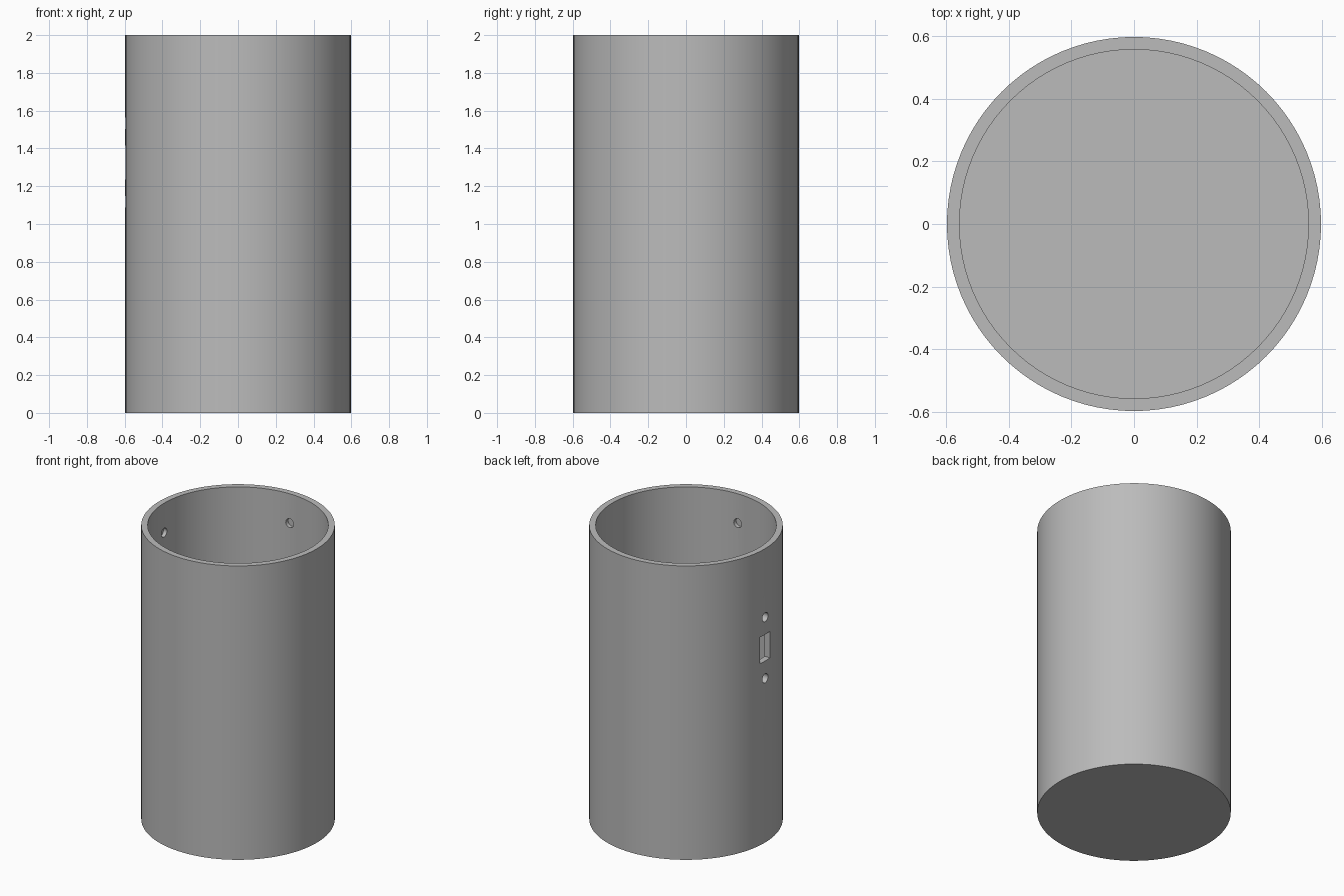
import bpy
from math import pi, radians, cos, sin

cube = bpy.data.objects.get("Cube")
if cube:
    bpy.data.objects.remove(cube, do_unlink=True)

OUTER, INNER, HEIGHT, FLOOR = 0.597, 0.557, 2.0, 0.04
WALL_MID = (OUTER + INNER) / 2
PORT_Z = 1.325

grey = bpy.data.materials.new("plain grey")
grey.use_nodes = True
grey.diffuse_color = (0.5, 0.5, 0.5, 1)
grey.node_tree.nodes["Principled BSDF"].inputs["Base Color"].default_value = (0.5, 0.5, 0.5, 1)


def cylinder(name, radius, depth, loc, rot=(0, 0, 0), sides=96):
    bpy.ops.mesh.primitive_cylinder_add(vertices=sides, radius=radius, depth=depth,
                                        location=loc, rotation=rot)
    obj = bpy.context.object
    obj.name = name
    return obj


def radial_hole(name, angle, distance, z, radius, depth):
    """Round cutter whose axis points outward from the tube's centre."""
    return cylinder(name, radius, depth,
                    (distance * cos(angle), distance * sin(angle), z),
                    (0, pi / 2, angle), 24)


# Tube body with a closed bottom
body = cylinder("tube_body", OUTER, HEIGHT, (0, 0, HEIGHT / 2))
body.data.materials.append(grey)
cutters = [cylinder("cavity", INNER, HEIGHT, (0, 0, FLOOR + HEIGHT / 2))]

# Rectangular port through the right wall, with a screw hole above and below
bpy.ops.mesh.primitive_cube_add(size=1, location=(-WALL_MID, 0, PORT_Z))
port = bpy.context.object
port.name = "port"
port.scale = (0.2, 0.107, 0.18)
cutters.append(port)
for side in (-1, 1):
    cutters.append(radial_hole("screw_hole", pi, WALL_MID, PORT_Z + side * 0.208, 0.031, 0.2))

# Blind sockets inside the rim
for degrees in (90, 180, 270):
    cutters.append(radial_hole("rim_socket", radians(degrees), INNER, 1.8, 0.03, 0.05))

# Cut everything out of the body, then remove the cutters
for cutter in cutters:
    cutter.hide_render = True
    mod = body.modifiers.new(cutter.name, "BOOLEAN")
    mod.operation = "DIFFERENCE"
    mod.solver = "EXACT"
    mod.object = cutter
    bpy.ops.object.select_all(action="DESELECT")
    body.select_set(True)
    bpy.context.view_layer.objects.active = body
    bpy.ops.object.modifier_apply(modifier=mod.name)
    bpy.data.objects.remove(cutter, do_unlink=True)

for face in body.data.polygons:
    face.material_index = 0
bpy.ops.object.shade_smooth_by_angle(angle=radians(30))
